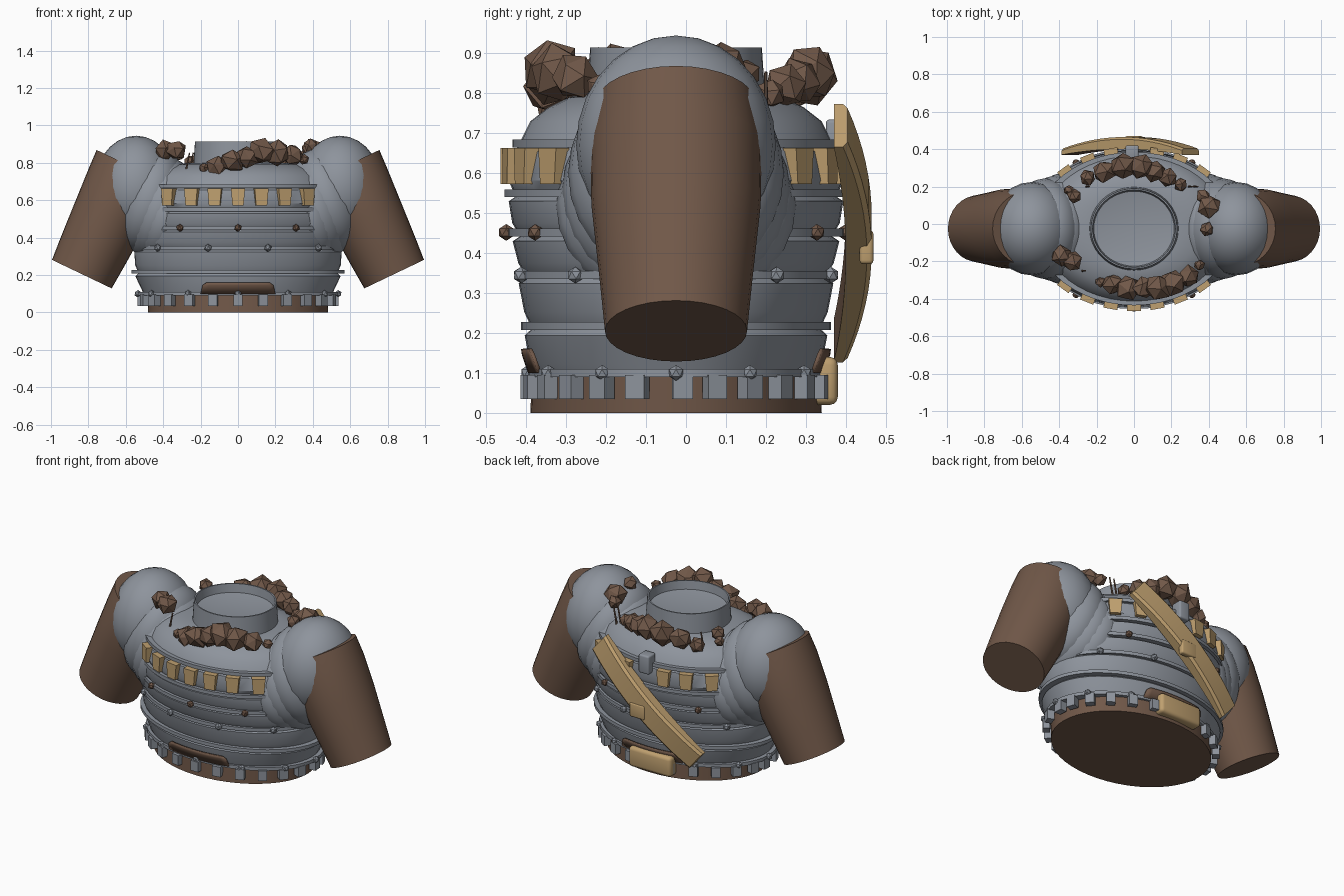
import bpy, bmesh, math, random
from mathutils import Vector, Matrix

random.seed(4)
old = bpy.data.objects.get("Cube")
if old:
    bpy.data.objects.remove(old, do_unlink=True)

CY = -0.025  # depth centre of the torso


def material(name, rgb):
    m = bpy.data.materials.new(name)
    m.use_nodes = True
    m.diffuse_color = (*rgb, 1)
    m.node_tree.nodes["Principled BSDF"].inputs["Base Color"].default_value = (*rgb, 1)
    return m


STEEL = material("grey steel", (0.27, 0.295, 0.335))
LEATHER = material("brown leather", (0.165, 0.098, 0.066))
BRASS = material("tan brass", (0.52, 0.35, 0.16))


def finish(name, bm, mats, smooth=True):
    bmesh.ops.recalc_face_normals(bm, faces=bm.faces)
    me = bpy.data.meshes.new(name)
    bm.to_mesh(me)
    bm.free()
    ob = bpy.data.objects.new(name, me)
    bpy.context.collection.objects.link(ob)
    for m in mats:
        me.materials.append(m)
    if smooth:
        bpy.ops.object.select_all(action="DESELECT")
        ob.select_set(True)
        bpy.context.view_layer.objects.active = ob
        bpy.ops.object.shade_smooth_by_angle(angle=math.radians(35))
    return ob


def loft(name, rings, mat, center=(0, CY, 0), caps=True, n=48, turn=None):
    """Stack of ellipses given as (z, x radius, y radius)."""
    bm = bmesh.new()
    loops = [[bm.verts.new((rx * math.cos(k * math.tau / n), ry * math.sin(k * math.tau / n), z))
              for k in range(n)] for z, rx, ry in rings]
    for a, b in zip(loops, loops[1:]):
        for k in range(n):
            bm.faces.new((a[k], a[(k + 1) % n], b[(k + 1) % n], b[k]))
    if caps:
        bm.faces.new(loops[0])
        bm.faces.new(loops[-1])
    bm.transform(Matrix.Translation(center) @ (turn or Matrix.Identity(4)))
    return finish(name, bm, [mat])


def block(bm, size, mat4, taper=1.0, bevel=0.0):
    """Box, narrowed toward its lower edge."""
    part = bmesh.new()
    bmesh.ops.create_cube(part, size=1)
    for v in part.verts:
        if v.co.z < 0:
            v.co.x *= taper
        v.co = Vector(a * b for a, b in zip(v.co, size))
    if bevel:
        bmesh.ops.bevel(part, geom=part.edges[:], offset=bevel, segments=3, profile=0.5, affect="EDGES")
    part.transform(mat4)
    tmp = bpy.data.meshes.new("tmp")
    part.to_mesh(tmp)
    part.free()
    bm.from_mesh(tmp)
    bpy.data.meshes.remove(tmp)


def on_ellipse(x, rx, ry, side, z):
    """Frame on the torso wall at x, local -y facing outward."""
    s = math.sqrt(max(0, 1 - (x / rx) ** 2))
    y = side * ry * s
    nrm = Vector((x / rx ** 2, y / ry ** 2, 0))
    return Matrix.Translation((x, y + CY, z)) @ Matrix.Rotation(math.atan2(nrm.x, -nrm.y), 4, "Z")


# Leather skirt under the armour
loft("skirt", [(0, 0.48, 0.365), (0.1, 0.485, 0.36)], LEATHER)

# Breastplate made of overlapping bulged lames
steps = [(0.09, 0.5, 0.35), (0.22, 0.535, 0.365), (0.35, 0.54, 0.38),
         (0.45, 0.54, 0.395), (0.55, 0.53, 0.405), (0.68, 0.51, 0.395)]
rings = []
for (z0, a0, b0), (z1, a1, b1) in zip(steps, steps[1:]):
    rings += [(z0, a0, b0), (z0 + 0.25 * (z1 - z0), a0 + 0.015, b0 + 0.015),
              (z0 + 0.8 * (z1 - z0), a1 + 0.014, b1 + 0.014), (z1 - 0.004, a1 - 0.01, b1 - 0.01)]
rings += [(0.68, 0.5, 0.39), (0.73, 0.47, 0.365), (0.765, 0.42, 0.32), (0.79, 0.34, 0.27), (0.8, 0.25, 0.22)]
loft("breastplate", rings, STEEL)

# Raised rims around the torso
RIMS = [(0.1, 0.535, 0.37), (0.218, 0.57, 0.388), (0.345, 0.55, 0.4),
        (0.452, 0.555, 0.42), (0.55, 0.55, 0.43), (0.675, 0.53, 0.41)]
for i, (z, rx, ry) in enumerate(RIMS):
    loft(f"rim_{i}", [(z - 0.01, rx - 0.06, ry - 0.06), (z - 0.01, rx, ry),
                      (z + 0.01, rx, ry), (z + 0.01, rx - 0.06, ry - 0.06)], STEEL, caps=False)

# Collar with a shallow bowl inside
loft("collar", [(0.76, 0.24, 0.225), (0.84, 0.235, 0.22), (0.915, 0.23, 0.215), (0.915, 0.222, 0.207),
                (0.865, 0.215, 0.2), (0.85, 0.12, 0.11)], STEEL)

# Tabs and beads along the hem
bm = bmesh.new()
beads = bmesh.new()
for k in range(24):
    a = k * math.tau / 24
    x = 0.515 * math.cos(a)
    side = 1 if math.sin(a) >= 0 else -1
    block(bm, (0.05, 0.04, 0.06), on_ellipse(x, 0.5155, 0.37, side, 0.065))
    if k % 2 == 0:
        bmesh.ops.create_icosphere(beads, subdivisions=1, radius=0.02, matrix=Matrix.Translation(
            (0.535 * math.cos(a), CY + 0.37 * math.sin(a), 0.1)))
finish("hem_tabs", bm, [STEEL])

# Rivets on the lower rims, front and back
studs = bmesh.new()
for side in (-1, 1):
    for x in (-0.43, -0.16, 0.16, 0.43):
        bmesh.ops.create_icosphere(beads, subdivisions=1, radius=0.021,
                                   matrix=on_ellipse(x, 0.55, 0.405, side, 0.345))
    for x in (-0.31, 0, 0.31):
        bmesh.ops.create_icosphere(studs, subdivisions=1, radius=0.021,
                                   matrix=on_ellipse(x, 0.555, 0.425, side, 0.452))
finish("hem_beads", beads, [STEEL], False)
finish("rivets", studs, [LEATHER], False)

# Brass plates across the chest and back
bm = bmesh.new()
for side in (-1, 1):
    for k in range(-3, 4):
        if side > 0 and k == 0:
            continue
        block(bm, (0.075, 0.04, 0.09), on_ellipse(k * 0.123, 0.54, 0.42, side, 0.618), 0.8)
finish("brass_plates", bm, [BRASS])

# Leather aprons above the hem, front and back
for name, side in (("front_apron", -1), ("back_apron", 1)):
    bm = bmesh.new()
    rows = []
    for z, half, ry in ((0.1, 0.2, 0.371), (0.145, 0.19, 0.386), (0.16, 0.17, 0.388)):
        rows.append([bm.verts.new(on_ellipse(half * (j / 6 - 1), 0.55, ry, side, z).translation) for j in range(13)])
    for a, b in zip(rows, rows[1:]):
        for j in range(12):
            bm.faces.new((a[j], a[j + 1], b[j + 1], b[j]))
    ob = finish(name, bm, [LEATHER])
    ob.modifiers.new("thickness", "SOLIDIFY").thickness = 0.009

# Shoulders: nested lames, dome and sleeve on each side
LAMES = [(0.38, 0.52, 0.17, 0.3, 0.27), (0.42, 0.555, 0.17, 0.285, 0.28),
         (0.475, 0.6, 0.18, 0.27, 0.285), (0.545, 0.67, 0.225, 0.25, 0.275)]
for label, s in (("left", 1), ("right", -1)):
    for i, (x, z, rx, ry, rz) in enumerate(LAMES):
        bm = bmesh.new()
        tilt = 0 if i == 3 else -18
        bmesh.ops.create_uvsphere(bm, u_segments=24, v_segments=14, radius=1,
                                  matrix=Matrix.Translation((s * x, CY, z))
                                  @ Matrix.Rotation(math.radians(s * tilt), 4, "Y")
                                  @ Matrix.Diagonal((rx, ry, rz, 1)))
        finish(f"{label}_shoulder_lame_{i}", bm, [STEEL])
    turn = Matrix.Rotation(s * math.atan2(-0.43, 0.9), 4, "Y")
    loft(f"{label}_sleeve", [(0, 0.177, 0.178), (0.15, 0.188, 0.192), (0.35, 0.2, 0.212),
                             (0.52, 0.21, 0.215), (0.633, 0.215, 0.2)], LEATHER,
         center=(s * 0.835, CY, 0.205), n=32, turn=turn)

# Chain of faceted lumps around the neck
LUMPS = [(-0.18, -0.31, 0.77, 3), (-0.11, -0.32, 0.78, 6), (-0.03, -0.34, 0.81, 7), (0.05, -0.34, 0.83, 6.5),
         (0.13, -0.34, 0.86, 7.5), (0.21, -0.32, 0.85, 7.5), (0.29, -0.28, 0.84, 6), (0.35, -0.22, 0.82, 3),
         (-0.39, -0.17, 0.87, 5.5), (-0.33, -0.2, 0.87, 5.5), (0.4, 0.09, 0.87, 6.5), (0.39, -0.03, 0.89, 4),
         (0.37, 0.15, 0.85, 4), (-0.25, 0.25, 0.8, 4.5), (-0.16, 0.28, 0.82, 6.5), (-0.06, 0.31, 0.84, 7.5),
         (0.04, 0.31, 0.85, 7), (0.11, 0.28, 0.83, 6), (0.18, 0.25, 0.82, 5.5), (0.25, 0.21, 0.8, 4),
         (-0.32, 0.15, 0.85, 4), (-0.35, 0.18, 0.82, 3)]
bm = bmesh.new()
for x, y, z, r in LUMPS:
    pts = bmesh.ops.create_icosphere(bm, subdivisions=1, radius=r / 100, matrix=Matrix.Translation((x, y, z))
                                     @ Matrix.Rotation(random.uniform(0, 6), 4, "X"))["verts"]
    for v in pts:
        v.co += Vector(random.uniform(-0.1, 0.1) * r / 100 for _ in range(3))
for x, y in ((-0.27, -0.25), (-0.25, 0.2), (0.3, 0.2), (0.33, 0.2)):
    bmesh.ops.create_cone(bm, segments=6, radius1=0.006, radius2=0.004, depth=0.11, cap_ends=True,
                          matrix=Matrix.Translation((x, y, 0.8)) @ Matrix.Rotation(0.2, 4, "Y"))
finish("neck_lumps", bm, [LEATHER], False)

# Curved diagonal back strap: brass outside, leather inside
bm = bmesh.new()
place = Matrix.Translation((-0.02, 0, 0.45)) @ Matrix.Rotation(math.radians(-40), 4, "Y")
rows = []
for i in range(17):
    t = i / 8 - 1
    arc = 0.06 * (1 - t * t)
    thick = 0.035 + 0.025 * (1 - t * t)
    rows.append([bm.verts.new(place @ Vector((0.42 * t, y, w))) for y, w in
                 ((0.37 + arc * 0.5, -0.07), (0.405 + arc - 0.012, -0.07), (0.405 + arc, -0.055),
                  (0.405 + arc, 0.055), (0.405 + arc - 0.012, 0.07), (0.37 + arc * 0.5, 0.07))])
for a, b in zip(rows, rows[1:]):
    for j in range(6):
        f = bm.faces.new((a[j], a[(j + 1) % 6], b[(j + 1) % 6], b[j]))
        f.material_index = 1 if j == 5 else 0
bm.faces.new(rows[0])
bm.faces.new(rows[-1])
finish("back_strap", bm, [BRASS, LEATHER])

# Strap buckle, back pouch and back tab
bm = bmesh.new()
block(bm, (0.1, 0.035, 0.085), Matrix.Translation((0, 0.452, 0.415)), bevel=0.01)
finish("strap_buckle", bm, [BRASS])
bm = bmesh.new()
block(bm, (0.28, 0.07, 0.12), Matrix.Translation((-0.02, 0.345, 0.08)), bevel=0.02)
finish("back_pouch", bm, [BRASS])
bm = bmesh.new()
block(bm, (0.07, 0.07, 0.11), Matrix.Translation((-0.01, 0.385, 0.68)), bevel=0.01)
finish("back_tab", bm, [STEEL])
